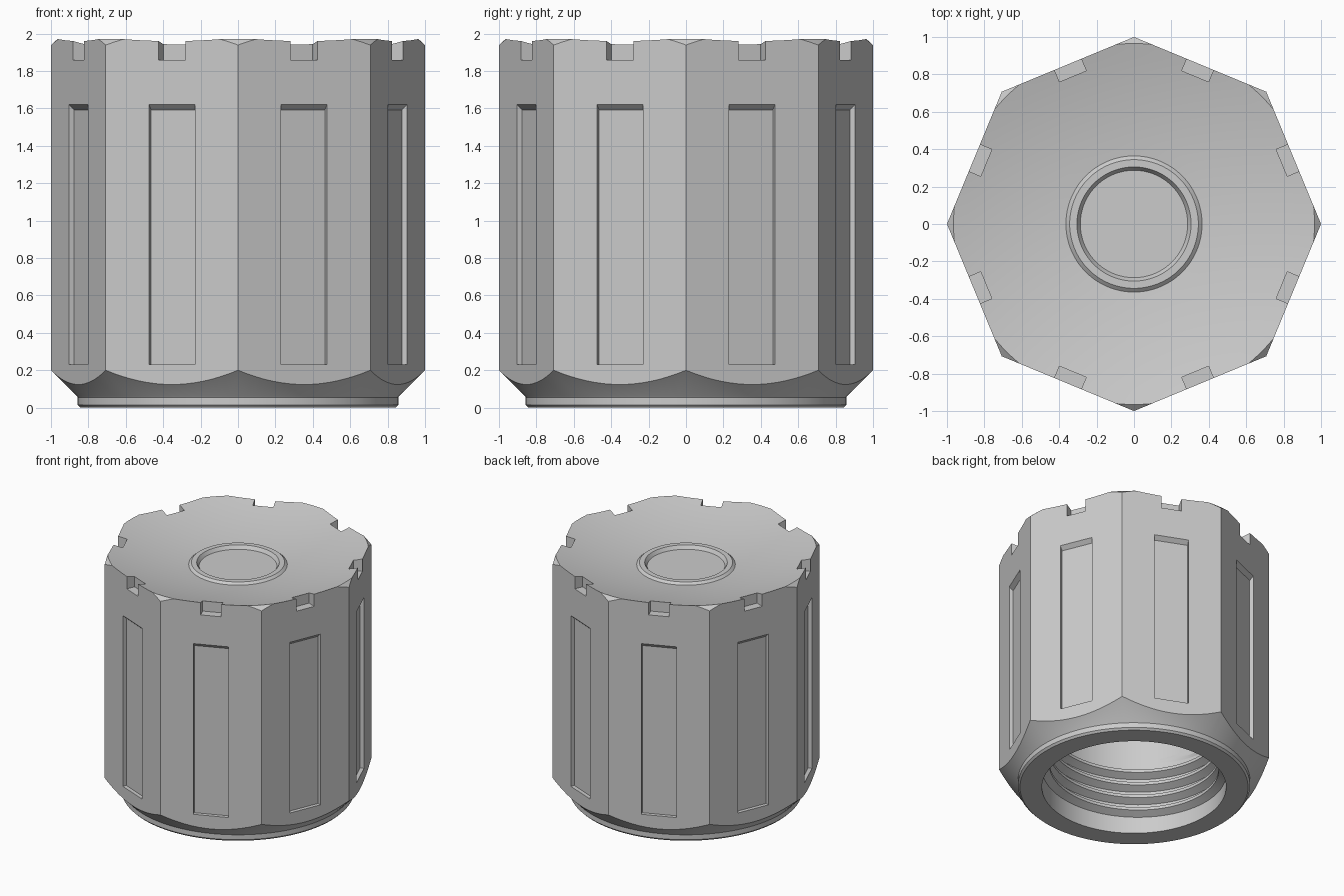
import bpy, bmesh, math
from math import cos, sin, pi, tau

cube = bpy.data.objects.get("Cube")
if cube:
    bpy.data.objects.remove(cube)

grey = bpy.data.materials.new("mid_grey")
grey.use_nodes = True
colour = (0.6, 0.6, 0.6, 1)
grey.diffuse_color = colour
grey.node_tree.nodes["Principled BSDF"].inputs["Base Color"].default_value = colour

APOTHEM = cos(pi / 8)
FACE_ANGLES = [pi / 8 + i * pi / 4 for i in range(8)]


def make_object(name, bm):
    bmesh.ops.recalc_face_normals(bm, faces=bm.faces)
    mesh = bpy.data.meshes.new(name)
    bm.to_mesh(mesh)
    bm.free()
    mesh.materials.append(grey)
    obj = bpy.data.objects.new(name, mesh)
    bpy.context.collection.objects.link(obj)
    return obj


def revolve(name, profile, steps=128):
    """Spin a profile of (radius, height) around the z axis."""
    bm = bmesh.new()
    verts = [bm.verts.new((r, 0, z)) for r, z in profile]
    edges = [bm.edges.new(pair) for pair in zip(verts, verts[1:])]
    bmesh.ops.spin(bm, geom=verts + edges, axis=(0, 0, 1), cent=(0, 0, 0),
                   angle=tau, steps=steps, use_merge=True)
    bmesh.ops.remove_doubles(bm, verts=bm.verts, dist=1e-5)
    return make_object(name, bm)


def add_block(bm, profile, width, angle):
    """Extrude a (radius, height) outline sideways, facing the given angle."""
    ends = []
    for t in (-width / 2, width / 2):
        ends.append([bm.verts.new((r * cos(angle) - t * sin(angle),
                                   r * sin(angle) + t * cos(angle), z))
                     for r, z in profile])
    a, b = ends
    bm.faces.new(a)
    bm.faces.new(b[::-1])
    for i in range(len(a)):
        j = (i + 1) % len(a)
        bm.faces.new((a[j], a[i], b[i], b[j]))


def add_boolean(obj, cutter, operation):
    mod = obj.modifiers.new(operation.title(), "BOOLEAN")
    mod.operation = operation
    mod.solver = "EXACT"
    mod.object = cutter
    cutter.hide_render = True


def smooth(obj, degrees):
    bpy.ops.object.select_all(action="DESELECT")
    obj.select_set(True)
    bpy.context.view_layer.objects.active = obj
    bpy.ops.object.shade_smooth_by_angle(angle=math.radians(degrees))


# Turned body: raised ring, dished top, chamfers, foot ring and bore
dish = [(r, 1.84 + 0.14 * r * r)
        for r in [0.364 + 0.601 * i / 8 for i in range(9)]]
profile = [(0, 1.848), (0.287, 1.848), (0.305, 1.876), (0.344, 1.876)]
profile += dish
profile += [(1.06, 1.885), (1.06, 0.26), (0.862, 0.062), (0.857, 0.055),
            (0.857, 0.015), (0.842, 0), (0.68, 0), (0.68, 1.65), (0, 1.65)]
body = revolve("cap_body", profile)

# Octagonal outside, tall enough to pass both ends of the body
bm = bmesh.new()
bmesh.ops.create_cone(bm, cap_ends=True, segments=8, radius1=1, radius2=1, depth=6)
for v in bm.verts:
    angle = round(math.atan2(v.co.y, v.co.x) / (pi / 4)) * pi / 4
    v.co.x, v.co.y = cos(angle), sin(angle)
octagon = make_object("octagon_cutter", bm)
add_boolean(body, octagon, "INTERSECT")

# Recessed grip panels and rim notches on each side
bm = bmesh.new()
floor = APOTHEM - 0.03
panel = [(floor, 0.23), (floor + 0.06, 0.23), (floor + 0.06, 1.65), (floor, 1.592)]
notch = [(0.855, 1.86), (1.02, 1.86), (1.02, 2.1), (0.855, 2.1)]
for angle in FACE_ANGLES:
    add_block(bm, panel, 0.265, angle)
    add_block(bm, notch, 0.155, angle)
recesses = make_object("recess_cutter", bm)
add_boolean(body, recesses, "DIFFERENCE")

# Apply the cuts and drop the cutters
graph = bpy.context.evaluated_depsgraph_get()
final = bpy.data.meshes.new_from_object(body.evaluated_get(graph))
body.modifiers.clear()
body.data = final
final.materials.clear()
final.materials.append(grey)
for p in final.polygons:
    p.material_index = 0
for cutter in (octagon, recesses):
    bpy.data.objects.remove(cutter)
smooth(body, 20)

# Internal screw thread, tapering into the wall at both ends
bm = bmesh.new()
steps, pitch = 96, 0.107
total = int(4.6 * steps)
previous = None
for i in range(total + 1):
    angle = tau * i / steps
    height = 0.055 * min(1, 12 * i / total, 12 * (total - i) / total)
    z = 0.11 + pitch * i / steps
    section = [bm.verts.new((r * cos(angle), r * sin(angle), z + dz))
               for r, dz in ((0.685, -0.045), (0.68 - height, -0.012),
                             (0.68 - height, 0.012), (0.685, 0.045))]
    if previous:
        for k in range(4):
            n = (k + 1) % 4
            bm.faces.new((previous[k], previous[n], section[n], section[k]))
    previous = section
thread = make_object("screw_thread", bm)
smooth(thread, 20)
